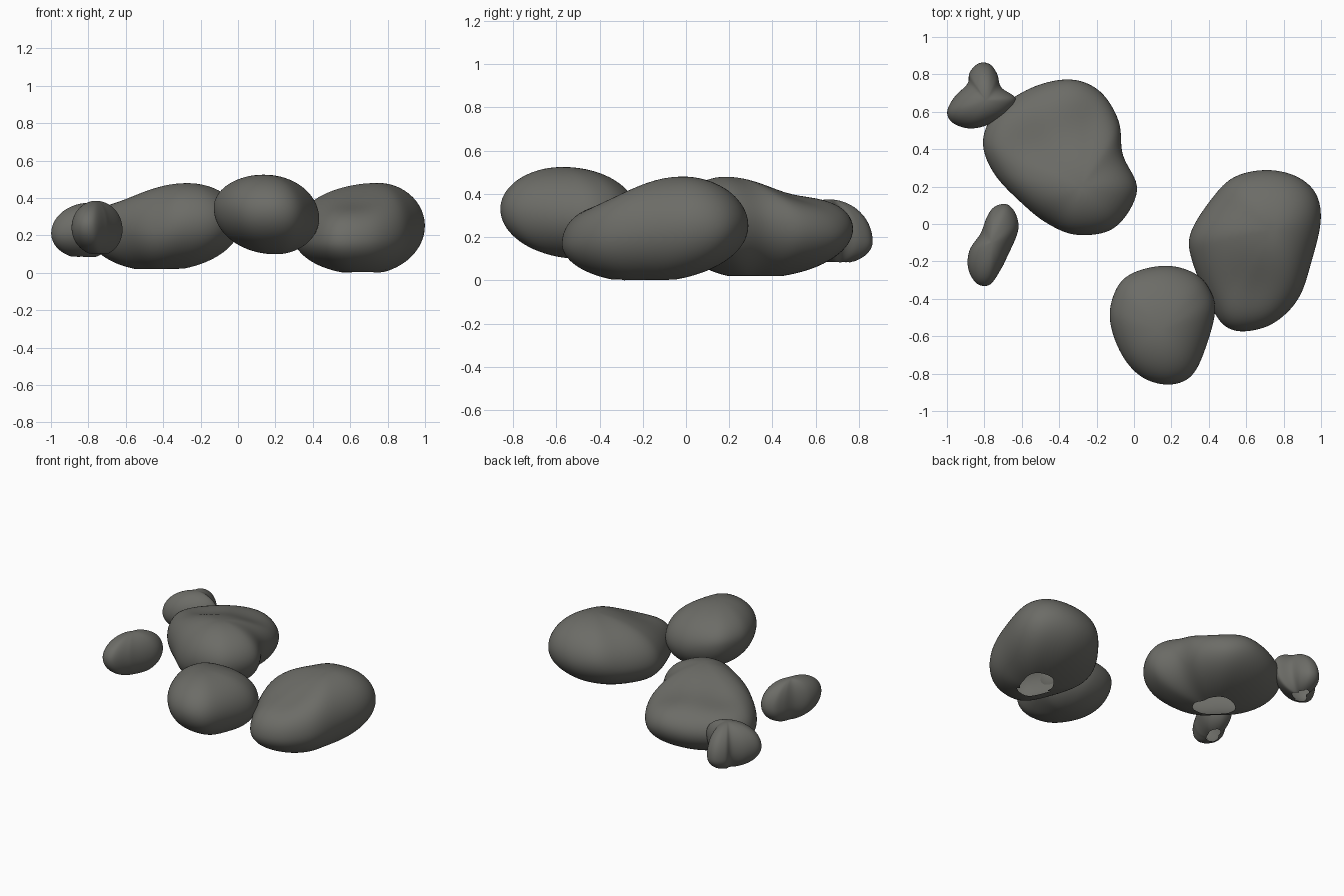
import bpy, bmesh, math

if "Cube" in bpy.data.objects:
    bpy.data.objects.remove(bpy.data.objects["Cube"])

stone = bpy.data.materials.new("grey stone")
stone.diffuse_color = (0.15, 0.15, 0.135, 1)
stone.use_nodes = True
stone.node_tree.nodes["Principled BSDF"].inputs["Base Color"].default_value = stone.diffuse_color


def spline(pts, t):
    """Closed Catmull-Rom curve through pts, t in 0..1."""
    n = len(pts)
    s = t * n
    i = int(s)
    u = s - i
    a, b, c, d = (pts[(i + j - 1) % n] for j in range(4))
    return [0.5 * (2 * q + (r - p) * u + (2 * p - 5 * q + 4 * r - w) * u * u
                   + (3 * q - p - 3 * r + w) * u ** 3)
            for p, q, r, w in zip(a, b, c, d)]


def rock(name, rim, apex, base, cut=None, dents=(), segs=104, rings=40):
    """Domes swept from a widest rim up to an apex and down to a base point.
    dents: (x, y, depth, width) on the upper side; faces below cut are left open."""
    bm = bmesh.new()
    rim_pts = [spline(rim, k / segs) for k in range(segs)]
    grid = []
    for r in range(1, rings):
        phi = -math.pi / 2 + math.pi * r / rings
        c, s = math.cos(phi), math.sin(phi)
        pole = apex if s > 0 else base
        row = []
        for x, y, z in rim_pts:
            px = pole[0] + (x - pole[0]) * c
            py = pole[1] + (y - pole[1]) * c
            pz = z + (pole[2] - z) * abs(s)
            if s > 0:
                for dx, dy, depth, w in dents:
                    pz -= depth * s * math.exp(-((px - dx) ** 2 + (py - dy) ** 2) / w ** 2)
            row.append(bm.verts.new((px, py, pz)))
        grid.append(row)
    for r in range(len(grid) - 1):
        for k in range(segs):
            n = (k + 1) % segs
            bm.faces.new((grid[r][k], grid[r][n], grid[r + 1][n], grid[r + 1][k]))
    # close both poles
    for row, pole, up in ((grid[0], base, False), (grid[-1], apex, True)):
        tip = bm.verts.new(pole)
        tip.co.z = sum(v.co.z for v in row) / segs
        for k in range(segs):
            a, b = row[k], row[(k + 1) % segs]
            bm.faces.new((a, b, tip) if up else (b, a, tip))
    for _ in range(4):
        bmesh.ops.smooth_vert(bm, verts=bm.verts, factor=0.5,
                              use_axis_x=True, use_axis_y=True, use_axis_z=True)
    # open underside
    if cut is not None:
        low = [f for f in bm.faces if f.calc_center_median().z < cut]
        bmesh.ops.delete(bm, geom=low, context='FACES')
    for f in bm.faces:
        f.smooth = True
    me = bpy.data.meshes.new(name)
    bm.to_mesh(me)
    bm.free()
    me.materials.append(stone)
    bpy.context.collection.objects.link(bpy.data.objects.new(name, me))


# large rock at the back left, with a lower ledge behind its high lump
rock("large_back_rock",
     [(.02, .18, .27), (-.06, .37, .27), (-.08, .55, .24), (-.18, .71, .22),
      (-.34, .775, .24), (-.55, .73, .23), (-.74, .60, .23), (-.81, .44, .23),
      (-.75, .27, .22), (-.60, .11, .24), (-.46, .0, .22), (-.30, -.06, .26),
      (-.10, -.02, .27)],
     (-.28, .20, .483), (-.43, .30, .008), .02,
     [(-.25, .54, .07, .18), (-.57, .42, .07, .18)])

# large rock on the right, lower towards the front
rock("right_rock",
     [(1.0, .02, .25), (.97, .17, .25), (.86, .26, .26), (.70, .29, .25),
      (.53, .25, .25), (.41, .13, .22), (.30, -.05, .21), (.31, -.20, .19),
      (.41, -.44, .17), (.49, -.55, .17), (.60, -.575, .17), (.75, -.53, .18),
      (.88, -.40, .20), (.95, -.20, .23)],
     (.74, -.03, .483), (.68, -.20, -.01), 0.003,
     [(.63, -.37, .07, .19)])

# rounded rock in front
rock("front_rock",
     [(.435, -.47, .29), (.40, -.34, .29), (.32, -.26, .29), (.18, -.222, .30),
      (.02, -.25, .33), (-.08, -.32, .35), (-.13, -.46, .35), (-.11, -.60, .34),
      (-.04, -.74, .34), (.06, -.83, .33), (.19, -.86, .33), (.30, -.82, .32),
      (.37, -.70, .31)],
     (.14, -.57, .525), (.20, -.48, .098))

# small three-lobed stone at the back corner
rock("small_corner_stone",
     [(-.63, .67, .26), (-.71, .73, .24), (-.73, .80, .20), (-.77, .855, .18),
      (-.83, .86, .18), (-.88, .81, .18), (-.89, .75, .20), (-.96, .68, .21),
      (-1.0, .60, .21), (-.97, .54, .21), (-.88, .51, .22), (-.78, .53, .24),
      (-.68, .59, .26)],
     (-.79, .66, .375), (-.82, .70, .075), .085)

# small two-lobed stone on the left
rock("small_left_stone",
     [(-.62, -.04, .23), (-.63, .05, .23), (-.68, .107, .23), (-.75, .09, .22),
      (-.79, .03, .22), (-.82, -.05, .22), (-.88, -.14, .24), (-.887, -.24, .24),
      (-.84, -.32, .25), (-.77, -.325, .25), (-.71, -.24, .24), (-.68, -.18, .23)],
     (-.76, -.10, .385), (-.74, -.08, .092), .102)
